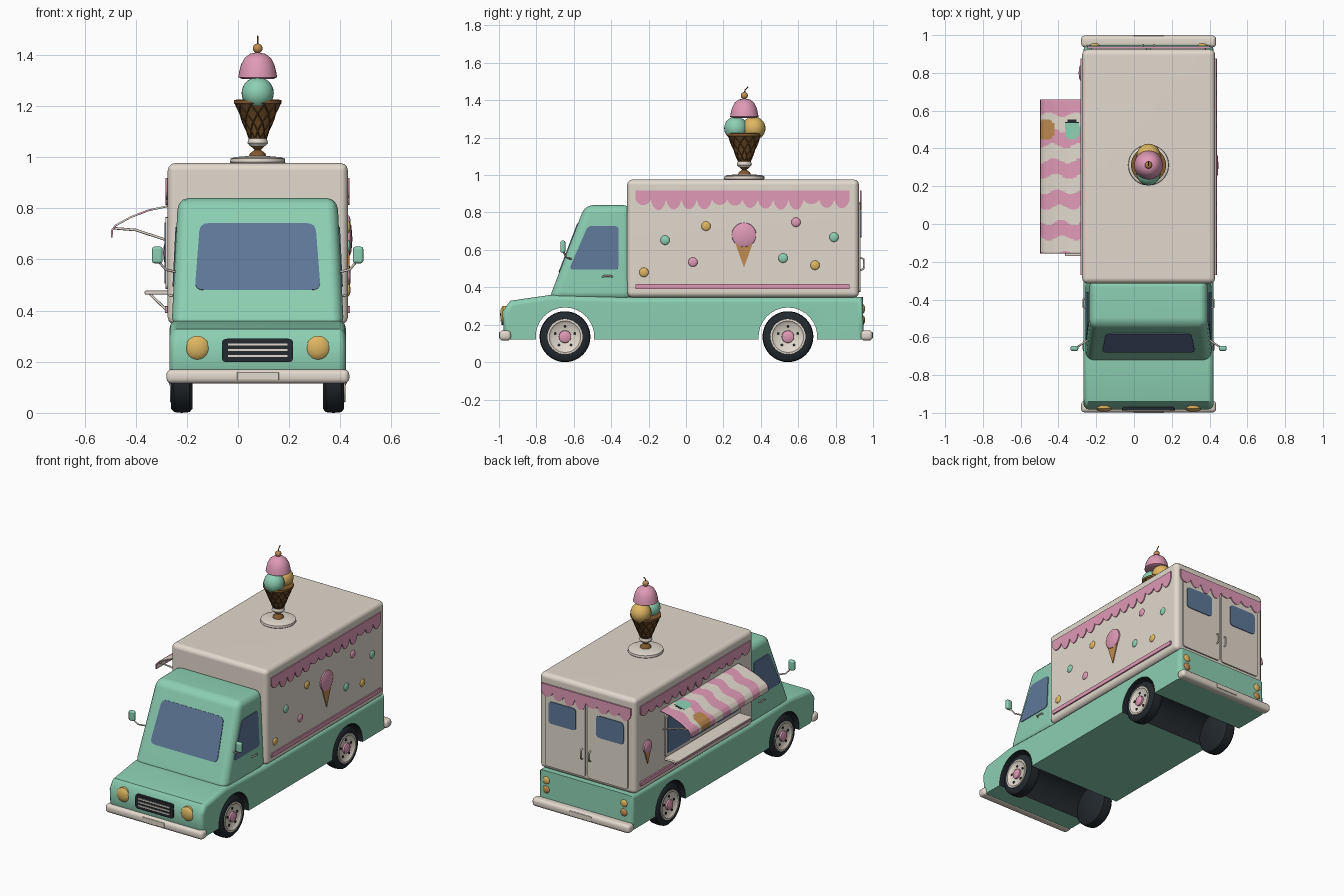
import bpy, bmesh, math, random
from mathutils import Vector, Matrix

if "Cube" in bpy.data.objects:
    bpy.data.objects.remove(bpy.data.objects["Cube"])

random.seed(4)
CX = 0.077  # centre line of the truck


def mat(name, hexa):
    m = bpy.data.materials.new(name)
    c = [int(hexa[i:i + 2], 16) / 255 for i in (0, 2, 4)]
    m.diffuse_color = [x / 12.92 if x < .04045 else ((x + .055) / 1.055) ** 2.4 for x in c] + [1]
    m.use_nodes = True
    m.node_tree.nodes["Principled BSDF"].inputs["Base Color"].default_value = m.diffuse_color
    return m


MINT, CREAM, PINK = mat("mint", "8CCFB3"), mat("cream", "E2D9CD"), mat("pink", "E09AB6")
GLASS, DARK, GOLD = mat("glass_blue", "5E7899"), mat("rubber_black", "23292E"), mat("gold", "DDB662")
CARAMEL, BROWN, COCOA = mat("caramel", "C08C52"), mat("waffle_brown", "80592F"), mat("dark_waffle", "513820")


def frame(o, u, v, w):
    cols = [Vector(a).normalized() for a in (u, v, w)]
    return Matrix.Translation(o) @ Matrix(cols).transposed().to_4x4()


def finish(name, bm, mats, weighted=False):
    bmesh.ops.recalc_face_normals(bm, faces=bm.faces)
    me = bpy.data.meshes.new(name)
    bm.to_mesh(me)
    bm.free()
    for m in mats:
        me.materials.append(m)
    for p in me.polygons:
        p.use_smooth = True
    me.set_sharp_from_angle(angle=math.radians(42))
    ob = bpy.data.objects.new(name, me)
    bpy.context.collection.objects.link(ob)
    if weighted:
        ob.modifiers.new("normals", 'WEIGHTED_NORMAL').keep_sharp = True
    return ob


def prism(name, pts, fr, w0, w1, mats, bevel=0, segs=None, rule=None):
    """Extrude a 2D outline along the frame's third axis."""
    bm = bmesh.new()
    a = [bm.verts.new(fr @ Vector((u, v, w0))) for u, v in pts]
    b = [bm.verts.new(fr @ Vector((u, v, w1))) for u, v in pts]
    n = len(pts)
    bm.faces.new(a)
    bm.faces.new(b)
    for i in range(n):
        f = bm.faces.new((a[i], a[(i + 1) % n], b[(i + 1) % n], b[i]))
        f.material_index = rule(i) if rule else 0
    bmesh.ops.recalc_face_normals(bm, faces=bm.faces)
    if bevel:
        edges = bm.edges[:]
        if segs is not None:
            edges = [bm.edges.get((c[i], c[i + 1])) for c in (a, b) for i in segs]
        bmesh.ops.bevel(bm, geom=edges, offset=bevel, segments=3, profile=.5, affect='EDGES', clamp_overlap=True)
    return finish(name, bm, mats if isinstance(mats, list) else [mats], bevel > 0)


XY = frame((0, 0, 0), (1, 0, 0), (0, 1, 0), (0, 0, 1))


def box(name, x0, x1, y0, y1, z0, z1, m, bevel=0):
    return prism(name, [(x0, y0), (x1, y0), (x1, y1), (x0, y1)], XY, z0, z1, m, bevel)


def lathe(name, prof, fr, m, n=32):
    bm = bmesh.new()
    rings = [[bm.verts.new(fr @ Vector((r * math.cos(k * math.tau / n), r * math.sin(k * math.tau / n), h)))
              for k in range(n)] for r, h in prof]
    for p, q in zip(rings, rings[1:]):
        for k in range(n):
            bm.faces.new((p[k], p[(k + 1) % n], q[(k + 1) % n], q[k]))
    bmesh.ops.remove_doubles(bm, verts=bm.verts, dist=1e-5)
    return finish(name, bm, [m])


def ball(name, c, r, m, scale=(1, 1, 1)):
    bm = bmesh.new()
    bmesh.ops.create_uvsphere(bm, u_segments=24, v_segments=14, radius=r,
                              matrix=Matrix.Translation(c) @ Matrix.Diagonal((*scale, 1)))
    return finish(name, bm, [m])


def tube(name, pts, r, m):
    cu = bpy.data.curves.new(name, 'CURVE')
    cu.dimensions, cu.bevel_depth, cu.bevel_resolution, cu.use_fill_caps = '3D', r, 2, True
    sp = cu.splines.new('POLY')
    sp.points.add(len(pts) - 1)
    for p, c in zip(sp.points, pts):
        p.co = (*c, 1)
    cu.materials.append(m)
    ob = bpy.data.objects.new(name, cu)
    bpy.context.collection.objects.link(ob)
    bpy.ops.object.select_all(action='DESELECT')
    ob.select_set(True)
    bpy.context.view_layer.objects.active = ob
    bpy.ops.object.convert(target='MESH')


def rounded(pts, r):
    out, n = [], len(pts)
    for i in range(n):
        p, a, b = Vector(pts[i]), Vector(pts[i - 1]), Vector(pts[(i + 1) % n])
        s, e = p + (a - p).normalized() * r, p + (b - p).normalized() * r
        out += [tuple(s * (1 - t) ** 2 + p * 2 * t * (1 - t) + e * t * t) for t in (0, .25, .5, .75, 1)]
    return out


def rect(u0, u1, v0, v1, r=0.02):
    return rounded([(u0, v0), (u1, v0), (u1, v1), (u0, v1)], r)


# Lower body with hood and dark wheel arches
WHEELS_Y = (-.647, .545)
body = [(-.95, .12), (-.975, .17), (-.982, .27), (-.94, .328), (-.72, .36), (-.3, .347), (.945, .347), (.95, .12)]
nb = len(body)
for cy in reversed(WHEELS_Y):
    t0 = math.asin(-.015 / .157)
    body += [(cy + .157 * math.cos(t), .135 + .157 * math.sin(t))
             for t in [t0 + (math.pi - 2 * t0) * k / 16 for k in range(17)]]
SIDE = frame((CX, 0, 0), (0, 1, 0), (0, 0, 1), (1, 0, 0))
arch = lambda i: 1 if nb <= i < nb + 16 or nb + 17 <= i < nb + 33 else 0
prism("lower_body", body, SIDE, -.345, .345, [MINT, DARK], .03, range(nb - 1), arch)

# Cab, narrowing towards the roof
cab = prism("cab", [(-.735, .33), (-.54, .84), (-.29, .84), (-.29, .33)], SIDE, -.337, .337, MINT, .045)
for v in cab.data.vertices:
    v.co.x = CX + (v.co.x - CX) * (1 - .075 * (v.co.z - .33) / .51)
SHIELD = frame((CX, -.722, .364), (1, 0, 0), (0, .382, 1), (0, -1, .382))
prism("windshield", rounded([(-.246, .124), (.246, .124), (.226, .403), (-.226, .403)], .035),
      SHIELD, -.004, .004, GLASS)

# Cargo box
box("cargo_box", -.275, .43, -.315, .925, .345, .977, CREAM, .03)


def drips(name, fr, u0, u1, n):
    pts = [(u1, .918), (u0, .918)]
    for k in range(n):
        depth = random.uniform(.02, .058)
        pts += [(u0 + (u1 - u0) * (k + t / 8) / n, .868 - depth * max(0, math.sin(math.pi * t / 8)) ** .6)
                for t in range(8)]
    prism(name, pts + [(u1, .868)], fr, -.002, .007, PINK)


def ice_cream_sign(fr, u, v, s):
    prism("sign_cone", [(u - .052 * s, v - .03 * s), (u, v - .175 * s), (u + .052 * s, v - .03 * s)],
          fr, -.002, .006, CARAMEL)
    lathe("sign_scoop", [(.066 * s, -.002), (.064 * s, .008), (.05 * s, .014), (0, .018)],
          fr @ Matrix.Translation((u, v, 0)), PINK)


# Both sides: cab windows, handles, mirrors, drips, stripes
walls = {}
for s in (-1, 1):
    cabside = frame((CX + s * .337, 0, .33), (0, 1, 0), (-s * .049, 0, 1), (s, 0, .049))
    prism("side_window", rounded([(-.625, .165), (-.36, .165), (-.36, .398), (-.525, .398)], .022),
          cabside, -.004, .004, GLASS)
    x = CX + s * .333
    tube("door_handle", [(x, -.445, .457), (x + s * .012, -.44, .46), (x + s * .012, -.4, .46), (x, -.395, .457)],
         .005, CREAM)
    tube("mirror_arm", [(CX + s * .315, -.61, .55), (CX + s * .36, -.64, .56), (CX + s * .385, -.655, .59)],
         .005, CREAM)
    xs = sorted((CX + s * .372, CX + s * .413))
    box("mirror", xs[0], xs[1], -.672, -.645, .585, .65, MINT, .01)
    walls[s] = frame((CX + s * .3525, 0, 0), (0, 1, 0), (0, 0, 1), (s, 0, 0))
    drips("side_drips", walls[s], -.27, .875, 14)
    prism("side_stripe", rect(-.27, .875, .39, .417, .005), walls[s], -.002, .009, PINK)

# Sprinkle dots and cone sign
for y, z, m in ((-.225, .48, GOLD), (-.112, .652, MINT), (.037, .535, PINK), (.107, .727, GOLD),
                (.588, .748, PINK), (.519, .556, MINT), (.69, .518, GOLD), (.791, .668, MINT)):
    ball("sprinkle_dot", (.43, y, z), .025, m, (.4, 1, 1))
ice_cream_sign(walls[1], .31, .68, 1)
ice_cream_sign(walls[-1], .8, .625, .65)

# Serving window, counter and brackets
prism("serving_frame", rect(-.17, .62, .485, .765, .02), walls[-1], -.002, .008, CREAM)
for k in range(3):
    y = -.15 + k * .255
    prism("serving_glass", rect(y, y + .24, .505, .745, .015), walls[-1], .004, .011, GLASS)
box("counter", -.365, -.27, -.17, .62, .463, .478, CREAM, .005)
for y in (-.08, .225, .53):
    tube("counter_bracket", [(-.345, y, .465), (-.277, y, .40)], .005, CREAM)

# Striped awning with wavy stripes and a painted treat
prof = [(-.275, .808), (-.35, .792), (-.42, .765), (-.478, .733), (-.492, .715), (-.494, .685)]
line = []
for a, b in zip(prof, prof[1:]):
    line += [Vector(a).lerp(Vector(b), t / 5) for t in range(5)]
line.append(Vector(prof[-1]))
bm = bmesh.new()
NY = 130
grid = [[bm.verts.new((p.x, -.155 + .815 * j / NY, p.y)) for j in range(NY + 1)] for p in line]
for i in range(len(line) - 1):
    for j in range(NY):
        f = bm.faces.new((grid[i][j], grid[i + 1][j], grid[i + 1][j + 1], grid[i][j + 1]))
        c = f.calc_center_median()
        f.material_index = int((.66 - c.y) / .0815 + .16 * math.sin(c.x * 45 + 5 * c.y) * (c.y < .6)) % 2
        if math.hypot((c.x + .465) / .05, (c.y - .5) / .055) < 1:
            f.material_index = 2
        elif math.hypot((c.x + .325) / .045, (c.y - .5) / .055) < 1:
            f.material_index = 4 if c.y > .535 else 3
awning = finish("awning", bm, [PINK, CREAM, CARAMEL, MINT, DARK])
sol = awning.modifiers.new("thickness", 'SOLIDIFY')
sol.thickness, sol.offset = .007, 0
for y in (-.13, .635):
    tube("awning_arm", [(-.485, y, .722), (-.4, y, .715), (-.277, y, .675)], .005, CREAM)

# Rear doors
REAR = frame((0, .925, 0), (1, 0, 0), (0, 0, 1), (0, 1, 0))
for s in (-1, 1):
    span = lambda a, b: sorted((CX + s * a, CX + s * b))
    prism("rear_door", rect(*span(.008, .303), .375, .855, .02), REAR, -.002, .009, CREAM)
    prism("rear_window", rect(*span(.075, .275), .665, .81, .025), REAR, .005, .014, GLASS)
    x = CX + s * .03
    tube("rear_handle", [(x, .93, .49), (x, .95, .5), (x, .95, .55), (x, .93, .56)], .005, CREAM)
    for z, m in ((.285, GOLD), (.225, CARAMEL)):
        ball("rear_light", (CX + s * .285, .945, z), .025, m, (1, .5, 1))
drips("rear_drips", frame((0, .932, 0), (1, 0, 0), (0, 0, 1), (0, 1, 0)), -.25, .405, 8)

# Bumpers and plates, headlights, grille
for s in (-1, 1):
    y = sorted((s * .935, s * .998))
    box("bumper", -.28, .435, *y, .115, .17, CREAM, .02)
    y = sorted((s * .99, s * 1.0))
    box("blank_plate", -.004, .16, *y, .128, .16, CREAM, .003)
    lathe("headlight", [(.046, -.02), (.046, .004), (.04, .01), (.025, .017), (0, .02)],
          frame((CX + s * .236, -.974, .255), (1, 0, 0), (0, 0, 1), (0, -1, 0)), GOLD)
prism("grille", rect(-.063, .216, .198, .29, .02), frame((0, -.975, 0), (1, 0, 0), (0, 0, 1), (0, -1, 0)),
      -.005, .012, DARK)
for z in (.222, .245, .268):
    box("grille_bar", -.04, .193, -.992, -.98, z - .004, z + .004, CREAM)

# Wheels
for s in (-1, 1):
    for y in WHEELS_Y:
        ax = frame((CX + s * .2965, y, .136), (0, 1, 0), (0, 0, 1), (s, 0, 0))
        lathe("tire", [(0, .02), (.088, .02), (.092, .0415), (.12, .0415), (.133, .03), (.136, 0), (.133, -.03),
                       (.12, -.0415), (0, -.0415)], ax, DARK, 40)
        lathe("rim", [(.096, .035), (.094, .046), (.084, .047), (.072, .036), (0, .034)], ax, CREAM, 40)
        lathe("hub_cap", [(.034, .03), (.032, .046), (.018, .052), (0, .053)], ax, PINK)
        for k in range(5):
            t = math.tau * k / 5 + math.pi / 2
            lathe("wheel_nut", [(.008, .03), (.008, .04), (0, .041)],
                  ax @ Matrix.Translation((.055 * math.cos(t), .055 * math.sin(t), 0)), DARK, 8)

# Roof ice cream
RY = .312
UP = Matrix.Translation((CX, RY, 0))
lathe("roof_base", [(0, .97), (.1, .97), (.108, .98), (.106, .994), (.09, 1.0), (.04, 1.004), (0, 1.005)], UP, CREAM)
lathe("cone_foot", [(.035, 1.0), (.03, 1.015), (.012, 1.028), (.03, 1.045), (0, 1.046)], UP, BROWN)
lathe("cone_ring", [(0, 1.043), (.03, 1.043), (.04, 1.055), (.036, 1.072), (0, 1.073)], UP, CREAM)
lathe("cone", [(0, 1.06), (.03, 1.065), (.086, 1.205), (.093, 1.21), (.093, 1.223), (.08, 1.225), (0, 1.21)], UP, BROWN)
for d in (-1, 1):
    for k in range(10):
        pts = []
        for i in range(11):
            t = i / 10
            r, a = .031 + .056 * t, math.tau * k / 10 + d * 1.3 * t
            pts.append((CX + r * math.cos(a), RY + r * math.sin(a), 1.068 + .14 * t))
        tube("waffle_line", pts, .0028, COCOA)
ball("mint_scoop", (CX, RY - .045, 1.25), .063, MINT)
ball("gold_scoop", (CX, RY + .05, 1.25), .063, GOLD)
lathe("pink_scoop", [(0, 1.312), (.06, 1.305), (.076, 1.312), (.073, 1.33), (.066, 1.36), (.052, 1.387),
                     (.03, 1.404), (0, 1.41)], UP, PINK)
ball("cherry", (CX, RY, 1.425), .019, CARAMEL)
tube("cherry_stem", [(CX, RY, 1.438), (CX, RY + .004, 1.455), (CX, RY + .02, 1.473)], .003, BROWN)
